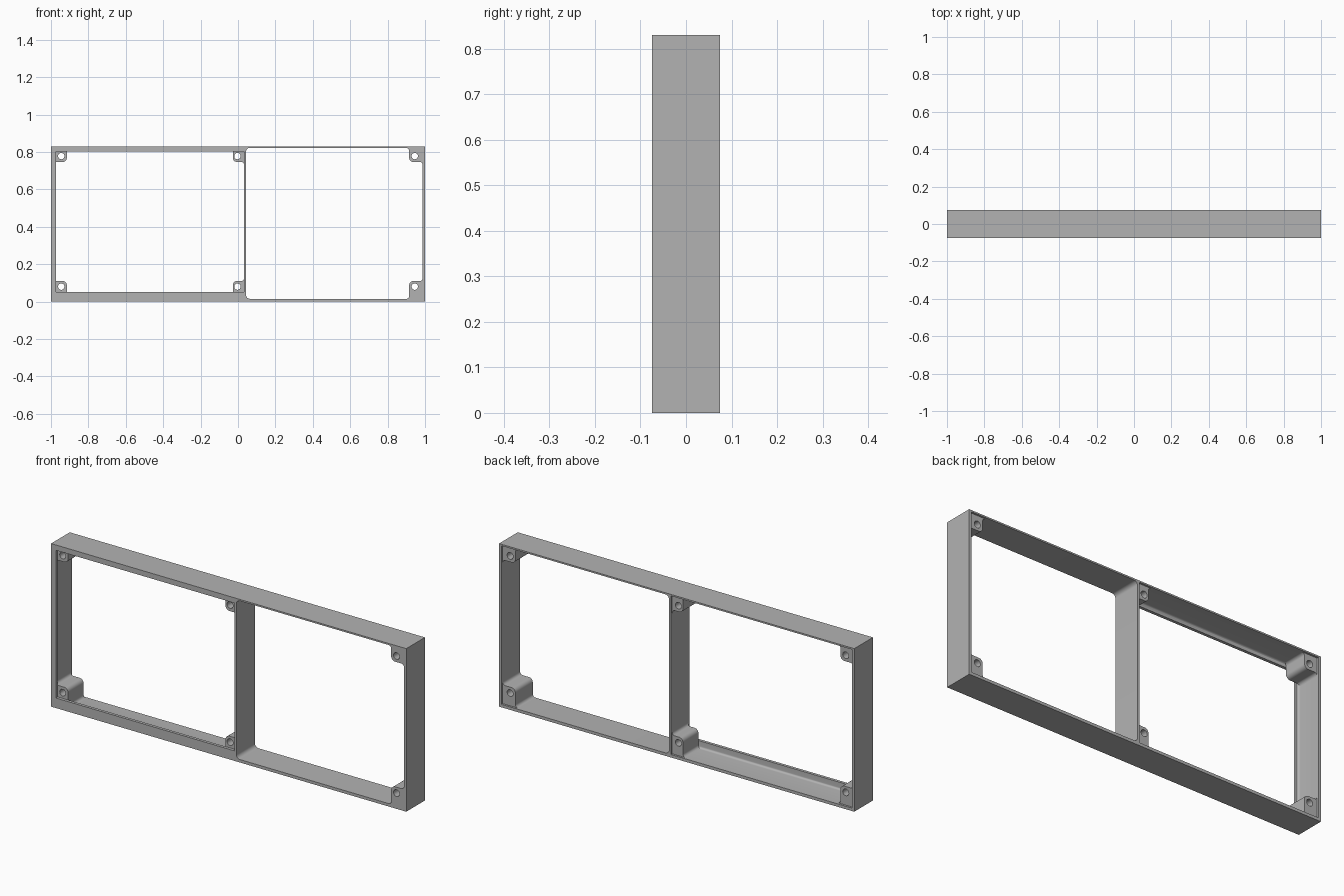
import bpy, bmesh, math

cube = bpy.data.objects.get("Cube")
if cube:
    bpy.data.objects.remove(cube, do_unlink=True)

# Single grey plastic
grey = bpy.data.materials.new("matte_grey")
grey.use_nodes = True
colour = (0.45, 0.45, 0.45, 1)
grey.diffuse_color = colour
grey.node_tree.nodes["Principled BSDF"].inputs["Base Color"].default_value = colour

FRONT, BACK, HEIGHT = -0.075, 0.075, 0.83
FLOOR, CEILING, SIDE = 0.015, 0.822, 0.987
DIV_L, DIV_R = 0.032, 0.043


def prism(name, points, y0, y1, front_bevel=0):
    """Extrude an x-z outline from y0 to y1."""
    bm = bmesh.new()
    face = bm.faces.new([bm.verts.new((x, y0, z)) for x, z in points])
    ret = bmesh.ops.extrude_face_region(bm, geom=[face])
    for v in ret["geom"]:
        if isinstance(v, bmesh.types.BMVert):
            v.co.y = y1
    bmesh.ops.recalc_face_normals(bm, faces=bm.faces[:])
    if front_bevel:
        edges = [e for e in bm.edges if all(abs(v.co.y - y0) < 1e-5 for v in e.verts)]
        bmesh.ops.bevel(bm, geom=edges, offset=front_bevel, segments=5,
                        profile=0.5, affect='EDGES')
    mesh = bpy.data.meshes.new(name)
    bm.to_mesh(mesh)
    bm.free()
    mesh.materials.append(grey)
    ob = bpy.data.objects.new(name, mesh)
    bpy.context.collection.objects.link(ob)
    return ob


def arc(cx, cz, r, start, end, n=6):
    return [(cx + r * math.cos(math.radians(start + (end - start) * i / n)),
             cz + r * math.sin(math.radians(start + (end - start) * i / n)))
            for i in range(n + 1)]


def rect(x0, x1, z0, z1):
    return [(x0, z0), (x1, z0), (x1, z1), (x0, z1)]


def cut(ob, cutter):
    """Subtract the cutter, bake the result and remove the cutter."""
    cutter.hide_render = True
    mod = ob.modifiers.new("cut", 'BOOLEAN')
    mod.operation, mod.solver, mod.object = 'DIFFERENCE', 'EXACT', cutter
    deps = bpy.context.evaluated_depsgraph_get()
    mesh = bpy.data.meshes.new_from_object(ob.evaluated_get(deps))
    ob.modifiers.clear()
    ob.data = mesh
    bpy.data.objects.remove(cutter, do_unlink=True)


def smooth(ob):
    bpy.ops.object.select_all(action='DESELECT')
    ob.select_set(True)
    bpy.context.view_layer.objects.active = ob
    bpy.ops.object.shade_smooth_by_angle(angle=math.radians(35))


# Outer frame with two bays
frame = prism("frame", rect(-1, 1, 0, HEIGHT), FRONT, BACK)

# Open bay, rounded where it meets the divider
r = 0.02
bay = ([(SIDE, FLOOR), (SIDE, CEILING)]
       + arc(DIV_R + r, CEILING - r, r, 90, 180)
       + arc(DIV_R + r, FLOOR + r, r, 180, 270))
cut(frame, prism("open_bay_cutter", bay, FRONT - 0.1, BACK + 0.1))

# Lipped bay: cavity from the back, smaller opening through the front lip
LIP = FRONT + 0.015
cut(frame, prism("cavity_cutter", rect(-SIDE, DIV_L, FLOOR, CEILING),
                 LIP, BACK + 0.1, front_bevel=0.011))
cut(frame, prism("lip_cutter", rect(-0.973, DIV_L, 0.051, 0.803),
                 FRONT - 0.1, BACK + 0.05))
smooth(frame)


def screw_boss(name, wall_x, wall_z, sx, sz, w, h, hole, y0):
    """Corner post with a rounded nose, flared sides and a screw hole."""
    f, r, sink = 0.015, 0.022, 0.003
    local = ([(-sink, -sink), (w + f, -sink)]
             + arc(w + f, f, f, 270, 180)
             + arc(w - r, h - r, r, 0, 90)
             + arc(f, h + f, f, 270, 180)
             + [(-sink, h + f)])
    boss = prism(name, [(wall_x + sx * u, wall_z + sz * v) for u, v in local],
                 y0, BACK - 0.01)
    cut(boss, prism("hole_cutter", arc(*hole, 0.017, 0, 345, 23),
                    FRONT - 0.1, BACK + 0.1))
    smooth(boss)


# Six screw bosses, in upper and lower pairs
for level, wall_z, sz, h, hole_z in (("upper", CEILING, -1, 0.075, 0.778),
                                     ("lower", FLOOR, 1, 0.095, 0.08)):
    screw_boss(level + "_right_boss", -SIDE, wall_z, 1, sz, 0.072, h,
               (-0.945, hole_z), LIP)
    screw_boss(level + "_middle_boss", DIV_L, wall_z, -1, sz, 0.06, h,
               (-0.003, hole_z), LIP)
    screw_boss(level + "_left_boss", SIDE, wall_z, -1, sz, 0.072, h,
               (0.945, hole_z), FRONT)
